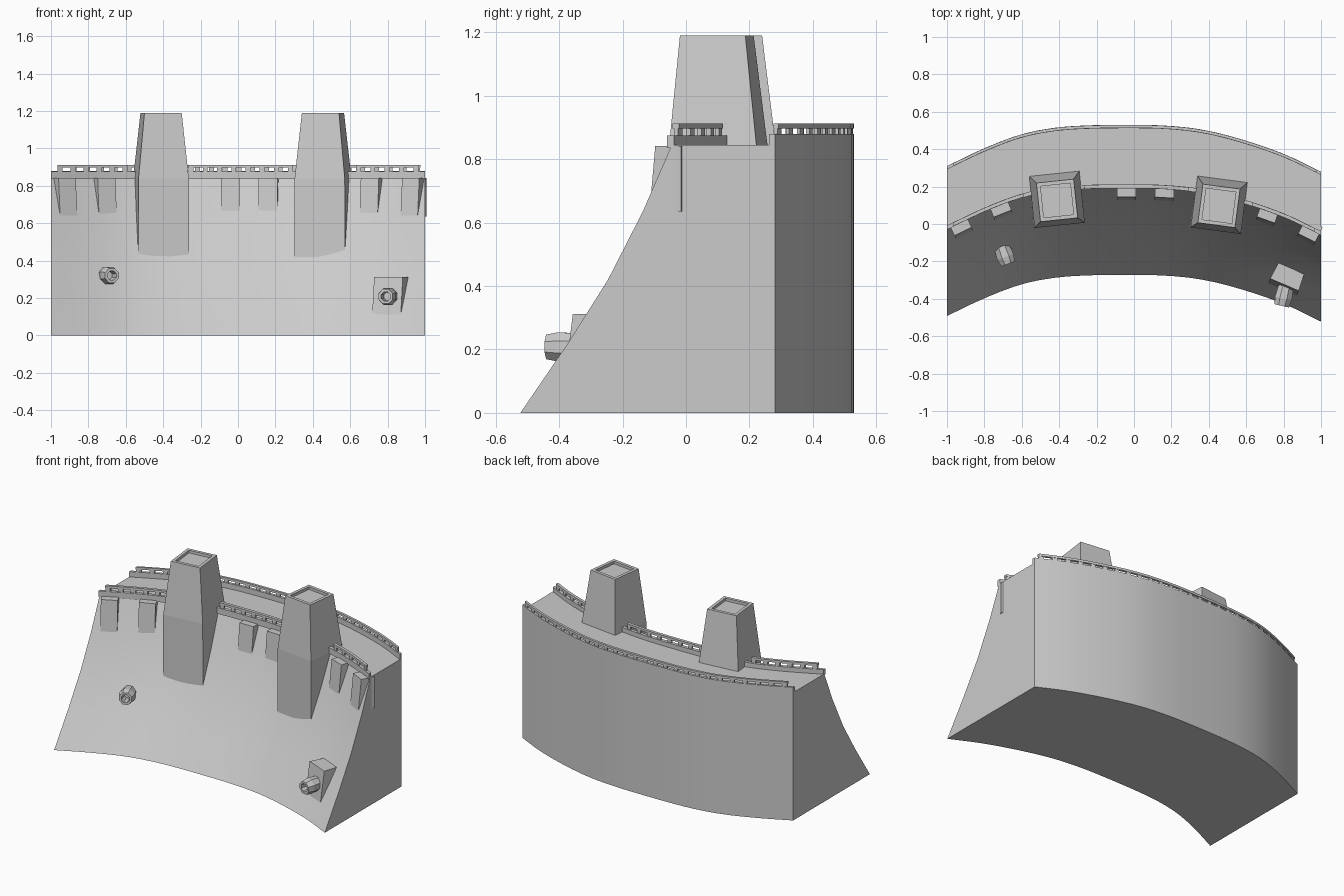
import bpy, bmesh, math
from mathutils import Matrix

if "Cube" in bpy.data.objects:
    bpy.data.objects.remove(bpy.data.objects["Cube"])

# Plan curve of the back face (x, y); everything else is offset from it
PLAN = [(-1, .31), (-.8, .405), (-.6, .48), (-.42, .515), (-.25, .527), (-.05, .53),
        (.15, .527), (.35, .507), (.55, .46), (.8, .375), (1, .28)]


def slope(i):
    a, b = PLAN[max(i - 1, 0)], PLAN[min(i + 1, len(PLAN) - 1)]
    return (b[1] - a[1]) / (b[0] - a[0])


def back(x):
    i = 0
    while i < len(PLAN) - 2 and x > PLAN[i + 1][0]:
        i += 1
    (x0, y0), (x1, y1) = PLAN[i], PLAN[i + 1]
    h = x1 - x0
    t = (x - x0) / h
    return ((2*t**3 - 3*t*t + 1) * y0 + (t**3 - 2*t*t + t) * h * slope(i)
            + (3*t*t - 2*t**3) * y1 + (t**3 - t*t) * h * slope(i + 1))


def tangent(x):
    a, b = max(x - .03, -1), min(x + .03, 1)
    return math.atan2(back(b) - back(a), b - a)


def finish(bm, name, smooth=False):
    bmesh.ops.recalc_face_normals(bm, faces=bm.faces)
    me = bpy.data.meshes.new(name)
    bm.to_mesh(me)
    bm.free()
    ob = bpy.data.objects.new(name, me)
    bpy.context.collection.objects.link(ob)
    if smooth:
        bpy.ops.object.select_all(action='DESELECT')
        ob.select_set(True)
        bpy.context.view_layer.objects.active = ob
        bpy.ops.object.shade_smooth_by_angle(angle=math.radians(25))
    return ob


def loft(bm, rings, mat=Matrix()):
    """Skin a list of closed rings and cap both ends."""
    vs = [[bm.verts.new(mat @ Matrix.Translation(p).translation) for p in r] for r in rings]
    n = len(vs[0])
    for a, b in zip(vs, vs[1:]):
        for i in range(n):
            bm.faces.new((a[i], a[(i+1) % n], b[(i+1) % n], b[i]))
    bm.faces.new(vs[0][::-1])
    bm.faces.new(vs[-1])


def sweep(bm, profile, x0, x1):
    """Carry an (offset, z) profile along the plan curve."""
    n = max(2, round((x1 - x0) * 14))
    xs = [x0 + (x1 - x0) * i / n for i in range(n + 1)]
    loft(bm, [[(x, back(x) + o, z) for o, z in profile] for x in xs])


def rect(o0, o1, z0, z1):
    return [(o0, z0), (o1, z0), (o1, z1), (o0, z1)]


def place(x, y, angle, z=0):
    return Matrix.Translation((x, y, z)) @ Matrix.Rotation(angle, 4, 'Z')


# Dam body with flared front face
bm = bmesh.new()
sweep(bm, [(-.802, 0), (-.652, .22), (-.526, .42), (-.416, .635), (-.325, .845),
           (0, .845), (0, 0)], -1, 1)
finish(bm, "dam_wall", True)


# Parapets and railings
def railing(name, o0, o1, top, x0, x1, r0, r1):
    bm = bmesh.new()
    sweep(bm, rect(o0, o1, .835, top), x0, x1)
    finish(bm, name + "_parapet", True)
    bm = bmesh.new()
    sweep(bm, rect(o0 + .001, o1 - .001, .897, .912), r0, r1)
    n = round((r1 - r0) / .075)
    for i in range(n + 1):
        x = r0 + .014 + (r1 - r0 - .028) * i / n
        sweep(bm, rect(o0 + .004, o1 - .004, top - .005, .9), x - .013, x + .013)
    finish(bm, name + "_railing")


railing("back", -.018, 0, .88, -1, 1, -.965, .975)
for name, x0, x1, r0, r1 in [("front_left", -1, -.54, -.965, -.59),
                             ("front_middle", -.29, .34, -.265, .295),
                             ("front_right", .58, 1, .63, .965)]:
    railing(name, -.34, -.318, .875, x0, x1, r0, r1)


# Tapered towers with a shallow recessed top
def tower(name, x, y, angle):
    levels = [(.137, -.14, .1, .42), (.135, -.14, .138, .84), (.1, -.11, .098, 1.19),
              (.08, -.09, .078, 1.19), (.08, -.09, .078, 1.172)]
    bm = bmesh.new()
    loft(bm, [[(-w, f, z), (w, f, z), (w, b, z), (-w, b, z)] for w, f, b, z in levels],
         place(x, y, angle))
    finish(bm, name)


tower("left_tower", -.412, .132, math.radians(6))
tower("right_tower", .455, .103, math.radians(-7.5))

# Corbels under the front parapet
for i, x in enumerate((-.94, -.725, -.04, .165, .725, .95)):
    bm = bmesh.new()
    loft(bm, [[(-.051, f, z), (.051, f, z), (.051, .03, z), (-.051, .03, z)]
              for f, z in ((-.08, .635), (-.06, .842))],
         place(x, back(x) - .325, tangent(x)))
    finish(bm, "corbel_%d" % (i + 1))

# Outlet housing block
bm = bmesh.new()
loft(bm, [[(-.083, f, z), (.083, f, z), (.075, .055, z), (-.075, .055, z)]
          for f, z in ((-.075, .09), (-.045, .312))],
     place(.822, -.283, math.radians(-23)))
finish(bm, "outlet_housing")


# Octagonal outlet pipes with a hollow mouth
def pipe(name, x, y, z, angle, length):
    rings = [(.04, .06), (.05, -length + .04), (.042, -length), (.027, -length),
             (.024, -length + .06)]
    bm = bmesh.new()
    loft(bm, [[(r * math.cos(math.pi * (k + .5) / 4), d, r * math.sin(math.pi * (k + .5) / 4))
               for k in range(8)] for r, d in rings],
         place(x, y, angle, z))
    finish(bm, name)


pipe("left_outlet_pipe", -.708, -.12, .32, math.radians(20), .1)
pipe("right_outlet_pipe", .812, -.34, .208, math.radians(-13), .1)
